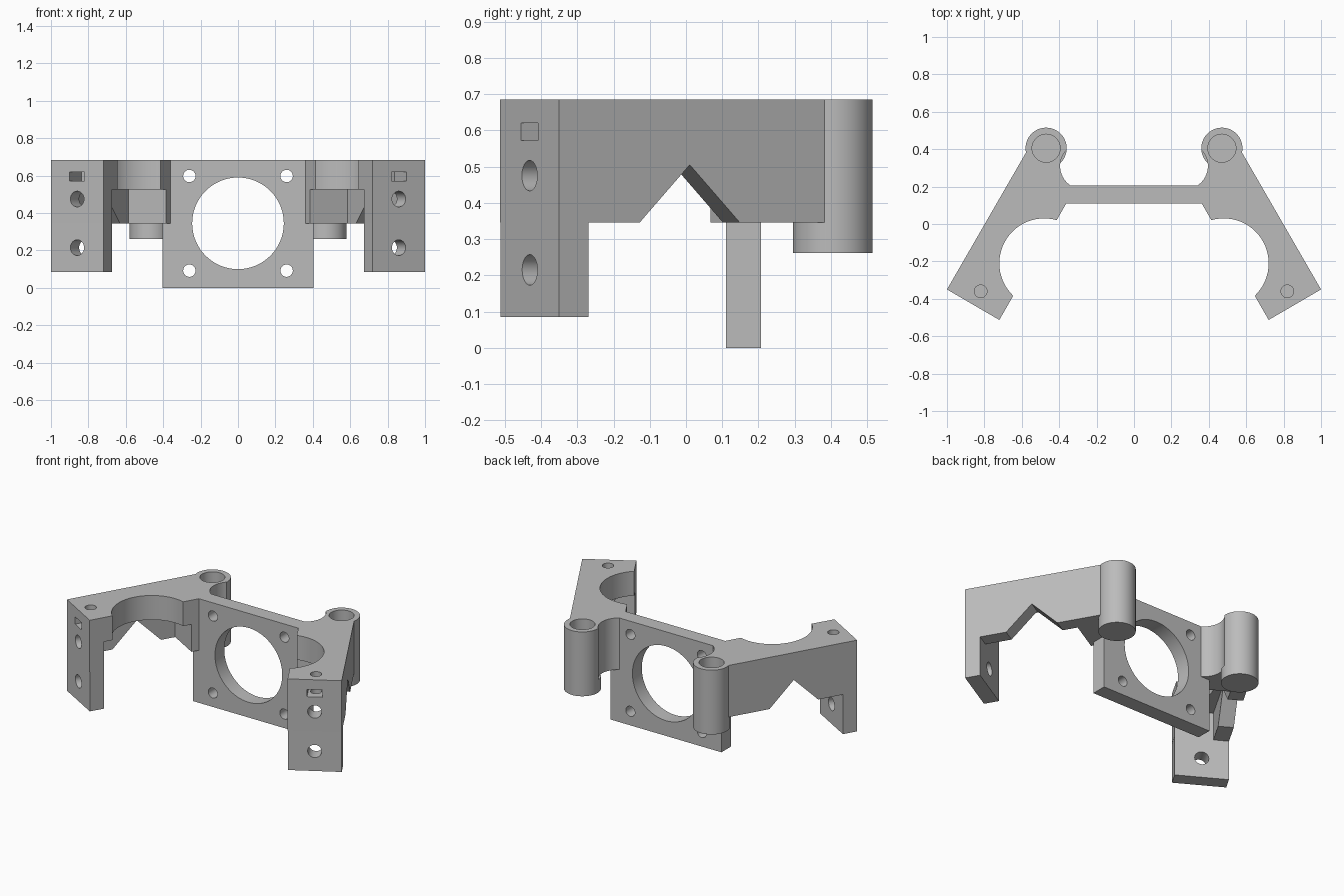
import bpy, bmesh, math
from mathutils import Matrix, Vector

if "Cube" in bpy.data.objects:
    bpy.data.objects.remove(bpy.data.objects["Cube"])

TOP, ARM_BOTTOM = 0.685, 0.345
TILT = Matrix.Rotation(math.radians(30), 4, 'Z')   # arm frame: x outward, y along arm

grey = bpy.data.materials.new("plain grey")
grey.use_nodes = True
grey.diffuse_color = (0.5, 0.5, 0.5, 1)
grey.node_tree.nodes["Principled BSDF"].inputs["Base Color"].default_value = (0.5, 0.5, 0.5, 1)


def finish(bm, name, matrix=None):
    bmesh.ops.recalc_face_normals(bm, faces=bm.faces)
    if matrix:
        bm.transform(matrix)
    mesh = bpy.data.meshes.new(name)
    bm.to_mesh(mesh)
    bm.free()
    mesh.materials.append(grey)
    obj = bpy.data.objects.new(name, mesh)
    bpy.context.collection.objects.link(obj)
    return obj


def box(name, x, y, z, matrix=None):
    bm = bmesh.new()
    bmesh.ops.create_cube(bm, size=1)
    for v in bm.verts:
        v.co = Vector([sum(r) / 2 + c * (r[1] - r[0]) for r, c in zip((x, y, z), v.co)])
    return finish(bm, name, matrix)


def prism(name, outline, z0, z1):
    bm = bmesh.new()
    face = bm.faces.new([bm.verts.new((x, y, z0)) for x, y in outline])
    top = bmesh.ops.extrude_face_region(bm, geom=[face])
    verts = [g for g in top["geom"] if isinstance(g, bmesh.types.BMVert)]
    bmesh.ops.translate(bm, verts=verts, vec=(0, 0, z1 - z0))
    return finish(bm, name)


def rod(name, centre, radius, length, along_y=False, matrix=None, sides=64):
    bm = bmesh.new()
    bmesh.ops.create_cone(bm, cap_ends=True, segments=sides, radius1=radius,
                          radius2=radius, depth=length)
    if along_y:
        bm.transform(Matrix.Rotation(math.pi / 2, 4, 'X'))
    bm.transform(Matrix.Translation(centre))
    return finish(bm, name, matrix)


def upright(name, x, y, radius, z0, z1):
    return rod(name, (x, y, (z0 + z1) / 2), radius, z1 - z0)


def apply(obj, modifier):
    with bpy.context.temp_override(object=obj, active_object=obj, selected_objects=[obj]):
        bpy.ops.object.modifier_apply(modifier=modifier.name)


def combine(obj, operation, *tools):
    for tool in tools:
        mod = obj.modifiers.new(tool.name, 'BOOLEAN')
        mod.operation, mod.solver, mod.object = operation, 'EXACT', tool
        bpy.context.view_layer.update()
        apply(obj, mod)
        bpy.data.objects.remove(tool)


# Slanted arm with its downward foot
bracket = prism("mounting_bracket", [
    (1.0, -0.35), (0.57, 0.395), (0.47, 0.405), (0.37, 0.38), (0.33, 0.205),
    (0.33, 0.11), (0.362, 0.11), (0.72, -0.513)], ARM_BOTTOM, TOP)
combine(bracket, 'UNION', box("foot", (0.368, 0.691), (-0.803, -0.71), (0.085, 0.45), TILT))

# Square pocket below, round opening above, and the pointed notch in the outer wall
notch = rod("wall_notch", (0, 0, 0), 0.16, 0.3, sides=4)
notch.data.transform(Matrix.Rotation(math.pi / 2, 4, 'Y'))
notch.data.transform(TILT @ Matrix.Translation((0.69, -0.387, ARM_BOTTOM)))
combine(bracket, 'DIFFERENCE',
        box("square_pocket", (0.1, 0.598), (-0.71, -0.134), (0, 0.525), TILT),
        upright("round_opening", 0.48, -0.21, 0.24, 0.4, 0.8),
        notch)

# Rod socket at the back, with a clearance curve beside it
combine(bracket, 'UNION', upright("rod_socket", 0.47, 0.405, 0.11, 0.262, TOP))
combine(bracket, 'DIFFERENCE',
        upright("rod_bore", 0.47, 0.405, 0.075, 0.3, 0.8),
        upright("clearance_curve", 0.27, 0.31, 0.125, ARM_BOTTOM, 0.8))

# Foot screw holes, nut slot and vertical screw hole
combine(bracket, 'DIFFERENCE',
        *[rod("foot_hole", (0.529, -0.76, z), 0.042, 0.3, True, TILT) for z in (0.215, 0.475)],
        box("nut_slot", (0.483, 0.575), (-0.9, -0.68), (0.572, 0.62), TILT),
        upright("set_screw_hole", 0.82, -0.36, 0.034, 0.54, 0.8))

# Second arm
helper = bpy.data.objects.new("mirror_centre", None)
bpy.context.collection.objects.link(helper)
mirror = bracket.modifiers.new("mirror", 'MIRROR')
mirror.mirror_object = helper
mirror.use_mirror_merge = False
bpy.context.view_layer.update()
apply(bracket, mirror)
bpy.data.objects.remove(helper)

# Central plate with a large opening and four screw holes
plate = box("centre_plate", (-0.403, 0.403), (0.11, 0.207), (0, TOP))
combine(bracket, 'UNION', plate)
combine(bracket, 'DIFFERENCE',
        rod("plate_opening", (0, 0.15, 0.345), 0.245, 0.3, True),
        *[rod("plate_screw_hole", (0.26 * sx, 0.15, 0.345 + 0.253 * sz), 0.033, 0.2, True)
          for sx in (-1, 1) for sz in (-1, 1)])

bpy.ops.object.select_all(action='DESELECT')
bracket.select_set(True)
bpy.context.view_layer.objects.active = bracket
bpy.ops.object.shade_smooth_by_angle(angle=math.radians(30))
